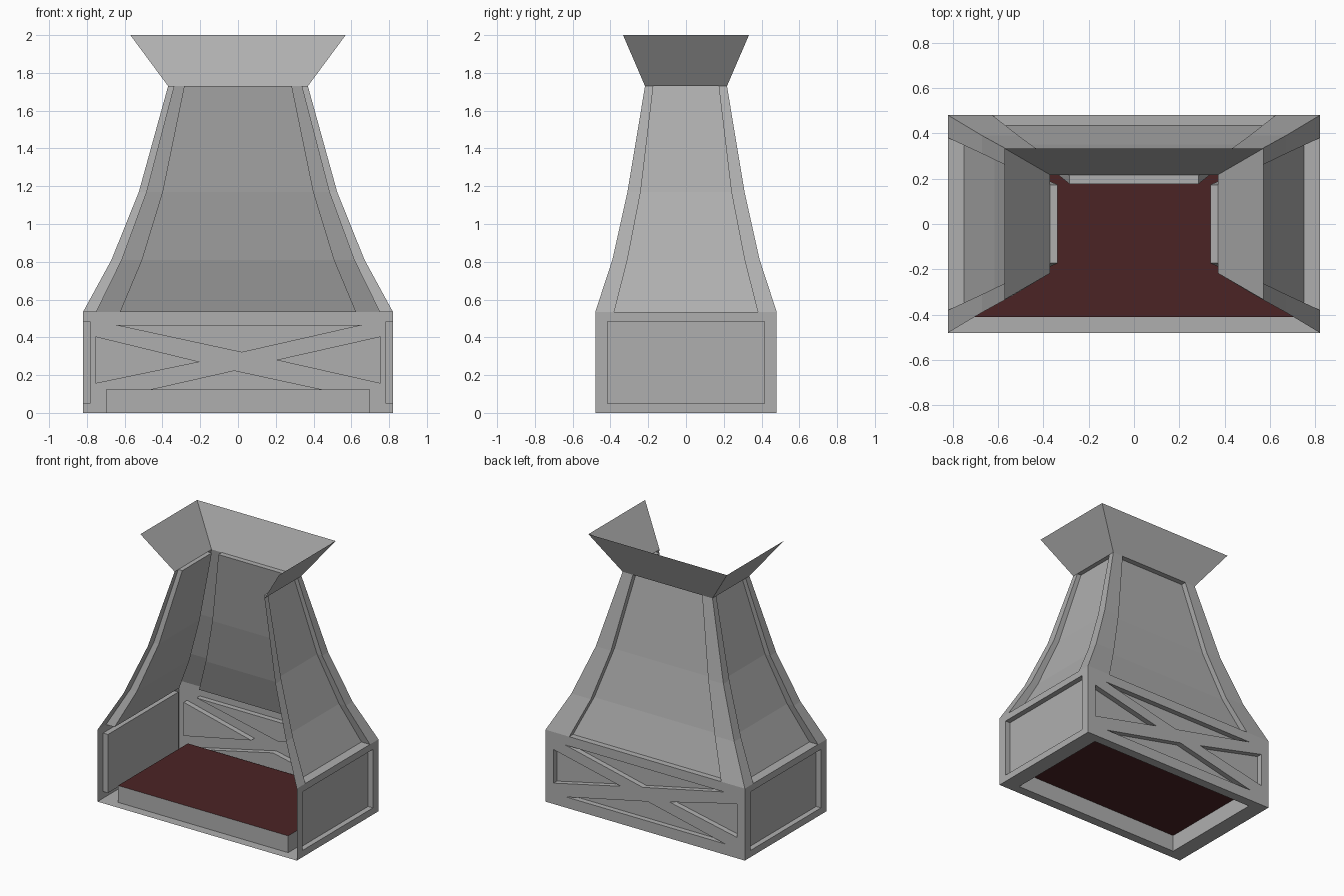
import bpy, bmesh
from mathutils import Vector

if "Cube" in bpy.data.objects:
    bpy.data.objects.remove(bpy.data.objects["Cube"])


def material(name, rgb):
    m = bpy.data.materials.new(name)
    m.use_nodes = True
    m.diffuse_color = (*rgb, 1)
    m.node_tree.nodes["Principled BSDF"].inputs["Base Color"].default_value = (*rgb, 1)
    return m


GREY = material("plain grey", (0.43, 0.43, 0.43))
RED = material("dark red", (0.071, 0.0175, 0.018))

# Half width, half depth and height of each level of the shell
BASE_TOP = 0.535
LEVELS = [(0.82, 0.48, BASE_TOP), (0.67, 0.39, 0.81), (0.525, 0.31, 1.17), (0.37, 0.217, 1.73)]
RIM = (0.57, 0.333, 2.0)


# Placement of a local point (along the wall, out from centre, up)
def back(u, d, z):
    return Vector((u, d, z))


def left(u, d, z):
    return Vector((d, u, z))


def right(u, d, z):
    return Vector((-d, u, z))


def under(u, d, z):
    return Vector((u, z, -d))


def finish(name, bm, outward, mats=(GREY,)):
    """Weld, point the faces outward and make the object."""
    bmesh.ops.remove_doubles(bm, verts=bm.verts, dist=0.0005)
    bmesh.ops.recalc_face_normals(bm, faces=bm.faces)
    total = sum((f.normal * f.calc_area() for f in bm.faces), Vector())
    if total.dot(outward) < 0:
        bmesh.ops.reverse_faces(bm, faces=bm.faces)
    mesh = bpy.data.meshes.new(name)
    bm.to_mesh(mesh)
    bm.free()
    for m in mats:
        mesh.materials.append(m)
    bpy.context.collection.objects.link(bpy.data.objects.new(name, mesh))


def quad(bm, *points):
    return bm.faces.new([bm.verts.new(p) for p in points])


def recessed_plate(name, place, d, outline, holes, depth, mats=(GREY,)):
    """Flat plate with pockets sunk inward; the last material colours the pocket floors."""
    bm = bmesh.new()
    edges = []
    for loop in [outline] + holes:
        vs = [bm.verts.new(place(u, d, z)) for u, z in loop]
        edges += [bm.edges.new((vs[i - 1], vs[i])) for i in range(len(vs))]
    outward = place(0, 1, 0)
    bmesh.ops.triangle_fill(bm, edges=edges, use_dissolve=False, normal=outward)
    for loop in holes:
        for i in range(len(loop)):
            a, b = loop[i - 1], loop[i]
            quad(bm, place(a[0], d, a[1]), place(b[0], d, b[1]),
                 place(b[0], d - depth, b[1]), place(a[0], d - depth, a[1]))
        floor = quad(bm, *[place(u, d - depth, z) for u, z in loop])
        floor.material_index = len(mats) - 1
    finish(name, bm, outward, mats)


def rectangle(u, low, high):
    return [(-u, low), (u, low), (u, high), (-u, high)]


def curved_wall(name, place, rows):
    """Tapering wall of (half width, distance, height, panel half width, panel depth) rows."""
    bm = bmesh.new()
    for (w, d, z, p, r), (w2, d2, z2, p2, r2) in zip(rows, rows[1:]):
        for s in (-1, 1):
            quad(bm, place(s * w, d, z), place(s * p, d, z),
                 place(s * p2, d2, z2), place(s * w2, d2, z2))
            quad(bm, place(s * p, d, z), place(s * p, d - r, z),
                 place(s * p2, d2 - r2, z2), place(s * p2, d2, z2))
        quad(bm, place(-p, d - r, z), place(p, d - r, z),
             place(p2, d2 - r2, z2), place(-p2, d2 - r2, z2))
    # Ledges closing the recess at its foot and head
    for w, d, z, p, r in (rows[0], rows[-1]):
        quad(bm, place(-p, d, z), place(p, d, z), place(p, d - r, z), place(-p, d - r, z))
    finish(name, bm, place(0, 1, 0))


# Base: cross-braced back, panelled sides, underside with a sunken red floor
hx, hy, _ = LEVELS[0]
braces = [
    [(-0.65, 0.465), (0.66, 0.465), (0.02, 0.32)],
    [(-0.66, 0.08), (-0.02, 0.225), (0.65, 0.08)],
    [(-0.755, 0.155), (-0.2, 0.27), (-0.755, 0.405)],
    [(0.755, 0.155), (0.755, 0.405), (0.2, 0.28)],
]
recessed_plate("base_back", back, hy, rectangle(hx, 0, BASE_TOP), braces, 0.04)
for side, place in (("left", left), ("right", right)):
    recessed_plate("base_" + side, place, hx, rectangle(hy, 0, BASE_TOP),
                   [rectangle(0.415, 0.05, 0.485)], 0.04)
recessed_plate("base_underside", under, 0, rectangle(hx, -hy, hy),
               [rectangle(0.7, -0.41, 0.41)], 0.125, (GREY, RED))

# Tapering hood walls, open at the front
back_panel = [(0.625, 0.045), (0.51, 0.04), (0.4, 0.04), (0.285, 0.04)]
side_panel = [(0.38, 0.07), (0.31, 0.055), (0.24, 0.042), (0.173, 0.033)]
curved_wall("hood_back", back,
            [(x, y, z, *p) for (x, y, z), p in zip(LEVELS, back_panel)])
for side, place in (("left", left), ("right", right)):
    curved_wall("hood_" + side, place,
                [(y, x, z, *p) for (x, y, z), p in zip(LEVELS, side_panel)])

# Flared collar on three sides
(nx, ny, nz), (rx, ry, rz) = LEVELS[-1], RIM
for name, place, w, d, w2, d2 in (("collar_back", back, nx, ny, rx, ry),
                                  ("collar_left", left, ny, nx, ry, rx),
                                  ("collar_right", right, ny, nx, ry, rx)):
    bm = bmesh.new()
    quad(bm, place(-w, d, nz), place(w, d, nz), place(w2, d2, rz), place(-w2, d2, rz))
    finish(name, bm, place(0, 1, 0))
